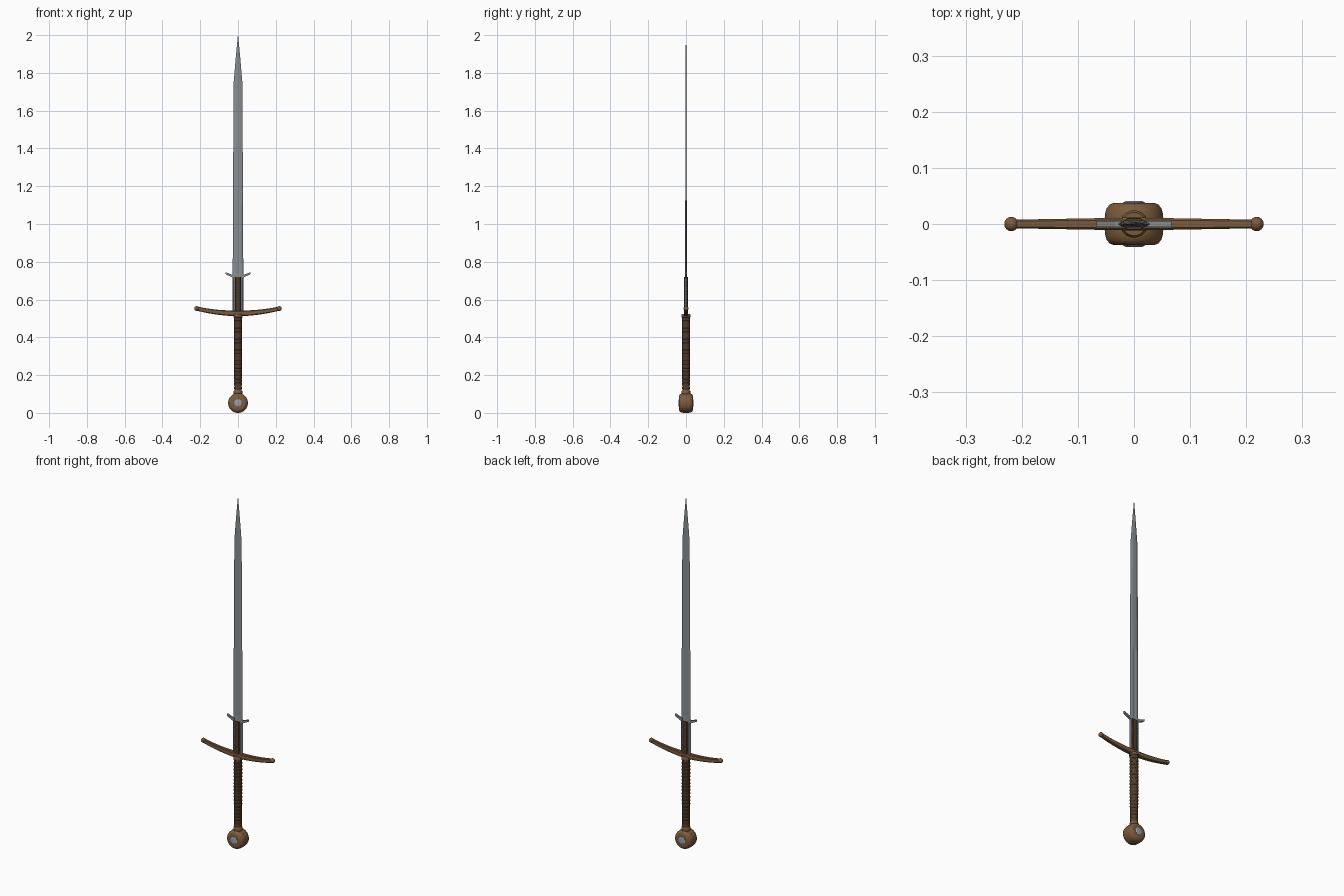
import bpy, bmesh, math
from mathutils import Vector, Matrix

if "Cube" in bpy.data.objects:
    bpy.data.objects.remove(bpy.data.objects["Cube"])


def material(name, rgb):
    m = bpy.data.materials.new(name)
    m.diffuse_color = (*rgb, 1)
    m.use_nodes = True
    m.node_tree.nodes["Principled BSDF"].inputs["Base Color"].default_value = m.diffuse_color
    return m


STEEL = material("steel", (0.25, 0.272, 0.295))
BRONZE = material("bronze", (0.20, 0.105, 0.045))
LEATHER = material("dark_leather", (0.085, 0.046, 0.021))
INLAY = material("pale_steel", (0.30, 0.36, 0.45))


def finish(name, bm, mat, smooth=None):
    bmesh.ops.remove_doubles(bm, verts=bm.verts, dist=1e-6)
    bmesh.ops.recalc_face_normals(bm, faces=bm.faces)
    me = bpy.data.meshes.new(name)
    bm.to_mesh(me)
    bm.free()
    ob = bpy.data.objects.new(name, me)
    bpy.context.collection.objects.link(ob)
    me.materials.append(mat)
    if smooth:
        bpy.ops.object.select_all(action='DESELECT')
        ob.select_set(True)
        bpy.context.view_layer.objects.active = ob
        bpy.ops.object.shade_smooth_by_angle(angle=math.radians(smooth))
    return ob


def loft(name, rings, mat, smooth=None):
    """Skin a list of equal-length closed rings and cap both ends."""
    bm = bmesh.new()
    vs = [[bm.verts.new(p) for p in r] for r in rings]
    n = len(rings[0])
    for a, b in zip(vs, vs[1:]):
        for i in range(n):
            j = (i + 1) % n
            bm.faces.new((a[i], a[j], b[j], b[i]))
    bm.faces.new(vs[0])
    bm.faces.new(vs[-1])
    return finish(name, bm, mat, smooth)


def lathe(name, profile, mat, sides=24, smooth=35, matrix=Matrix()):
    """Revolve (radius, height) pairs around z, then place by matrix."""
    angles = [2 * math.pi * (i + 0.5) / sides for i in range(sides)]
    rings = [[matrix @ Vector((r * math.cos(a), r * math.sin(a), h))
              for a in angles] for r, h in profile]
    return loft(name, rings, mat, smooth)


# Blade: flat bevelled section, hollow fuller in the lower part
def blade_ring(z, w, shoulder, t, groove):
    half = [(w, 0), (shoulder, t), (shoulder * 0.45, t), (0, groove),
            (-shoulder * 0.45, t), (-shoulder, t)]
    back = [(-w, 0)] + [(x, -y) for x, y in reversed(half[1:])]
    return [(x, y, z) for x, y in half + back]


loft("blade", [blade_ring(*s) for s in (
    (0.53, 0.030, 0.023, 0.0050, 0.0050), (0.72, 0.030, 0.023, 0.0050, 0.0050),
    (0.74, 0.028, 0.020, 0.0046, 0.0028), (1.12, 0.027, 0.019, 0.0040, 0.0025),
    (1.15, 0.0265, 0.013, 0.0034, 0.0038), (1.75, 0.023, 0.010, 0.0028, 0.0033),
    (1.88, 0.0120, 0.005, 0.0022, 0.0026), (2.0, 0.0006, 0.0003, 0.0003, 0.0003))], STEEL)

# Parrying hooks on both sides of the blade
for s, side in ((-1, "left"), (1, "right")):
    pts = [(0.020, 0.712), (0.036, 0.720), (0.064, 0.733), (0.067, 0.745),
           (0.034, 0.733), (0.020, 0.734)]
    loft(side + "_parrying_hook",
         [[(s * x, y, z) for x, z in pts] for y in (-0.0055, 0.0055)], STEEL)

# Leather sleeve over the blade base, overlapping turns stepping in at the top
sleeve = []
for i in range(12):
    z = 0.54 + i * 0.015
    for dz, k in ((0, 0.92), (0.013, 1.0), (0.0148, 0.92)):
        sleeve.append([(x * k, y * k, z + dz) for x, y in (
            (0.017, -0.006), (0.017, 0.006), (0.012, 0.011), (-0.012, 0.011),
            (-0.017, 0.006), (-0.017, -0.006), (-0.012, -0.011), (0.012, -0.011))])
loft("blade_sleeve", sleeve, LEATHER)

# Curved, tapering crossguard with ball ends
guard = []
for i in range(-12, 13):
    u = i / 12
    x, z = 0.222 * u, 0.527 + 0.026 * u * u
    h, d = 0.0155 - 0.005 * abs(u), 0.0115 - 0.0040 * abs(u)
    tilt = math.atan(0.052 * u / 0.222)
    guard.append([(x - b * h * math.sin(tilt), a * d, z + b * h * math.cos(tilt))
                  for a, b in ((1, .7), (.65, 1), (-.65, 1), (-1, .7),
                               (-1, -.7), (-.65, -1), (.65, -1), (1, -.7))])
loft("crossguard", guard, BRONZE, 25)
for s, side in ((-1, "left"), (1, "right")):
    bm = bmesh.new()
    bmesh.ops.create_uvsphere(bm, u_segments=16, v_segments=10, radius=0.0128,
                              matrix=Matrix.Translation((s * 0.2185, 0, 0.553)))
    finish(side + "_guard_ball", bm, BRONZE, 40)

# Round collar under the guard
lathe("guard_collar", [(0.021, 0.503), (0.0245, 0.507), (0.0245, 0.519), (0.021, 0.524)],
      BRONZE, sides=16)

# Leather grip, overlapping turns stepping in at the top
grip = []
for i in range(20):
    z = 0.12 + i * 0.0194
    r = 0.0210 + 0.0015 * math.sin(math.pi * min(1, i / 12) / 2)
    grip += [(r * 0.93, z), (r, z + 0.013), (r, z + 0.017), (r * 0.93, z + 0.0192)]
lathe("grip", grip, LEATHER, sides=16, smooth=35)

# Collar between grip and pommel
lathe("pommel_collar", [(0.019, 0.09), (0.0235, 0.102), (0.0235, 0.114), (0.019, 0.122)],
      BRONZE, sides=16)

# Wheel pommel turned around the y axis, with inlaid discs
turn = Matrix.Translation((0, 0, 0.0525)) @ Matrix.Rotation(math.pi / 2, 4, 'X')
half = [(0.0525, 0.010), (0.0515, 0.020), (0.0485, 0.029), (0.043, 0.035), (0.036, 0.0375),
        (0.022, 0.0375)]
lathe("pommel", [(r, -h) for r, h in reversed(half)] + half, BRONZE, sides=32, matrix=turn)
for s, side in ((1, "front"), (-1, "back")):
    lathe(side + "_pommel_inlay", [(0.021, s * 0.035), (0.021, s * 0.0385), (0.015, s * 0.041)],
          INLAY, sides=8, smooth=None, matrix=turn)
